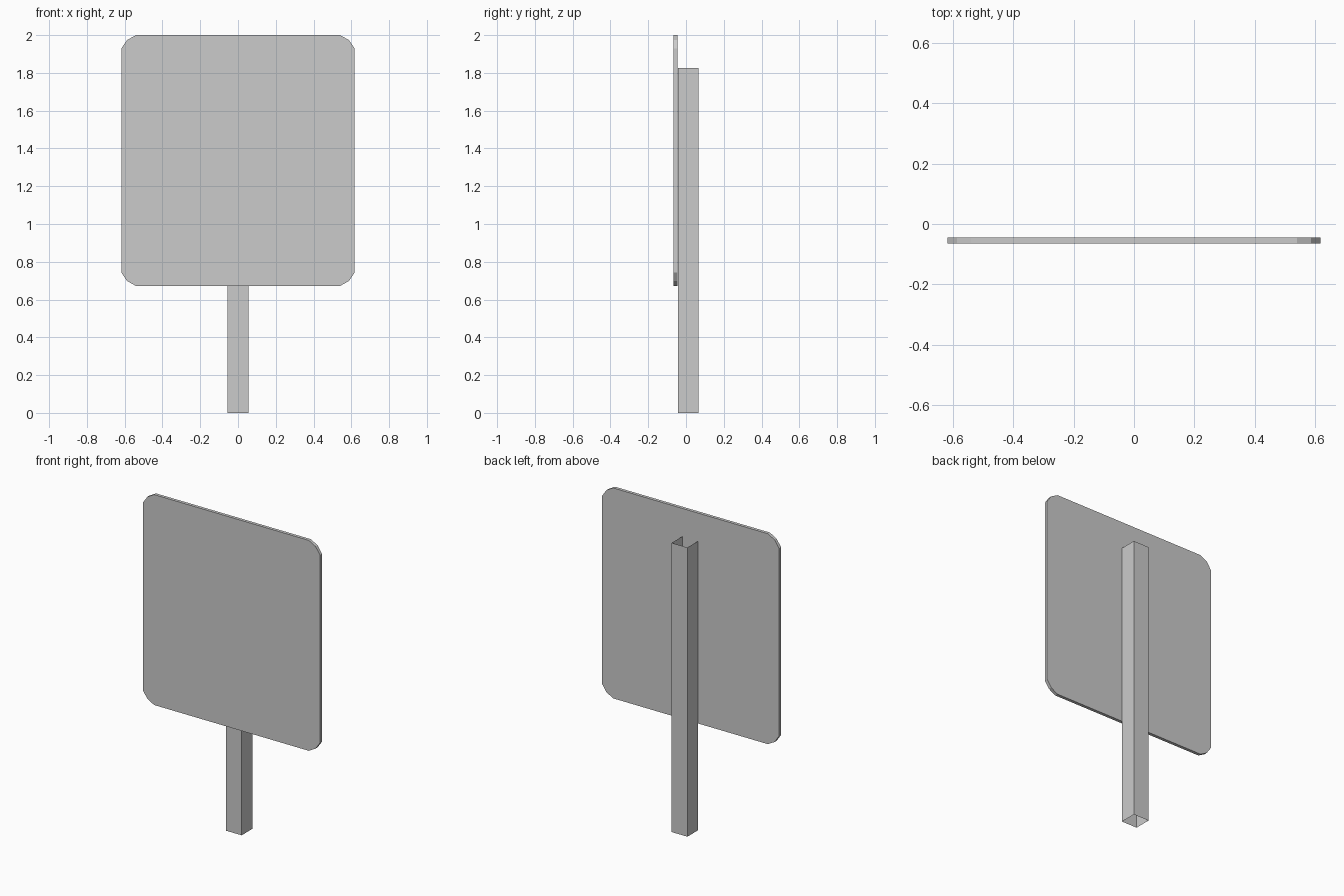
import bpy, bmesh

if "Cube" in bpy.data.objects:
    bpy.data.objects.remove(bpy.data.objects["Cube"])


def extruded(name, outline, direction, capped):
    """Extrude a closed outline along a direction, with or without end caps."""
    bm = bmesh.new()
    base = bm.faces.new([bm.verts.new(p) for p in outline])
    geom = bmesh.ops.extrude_face_region(bm, geom=[base], use_keep_orig=True)["geom"]
    bmesh.ops.translate(bm, vec=direction,
                        verts=[g for g in geom if isinstance(g, bmesh.types.BMVert)])
    bmesh.ops.recalc_face_normals(bm, faces=bm.faces)
    if not capped:
        caps = [f for f in bm.faces if abs(f.normal.z) > 0.9]
        bmesh.ops.delete(bm, geom=caps, context="FACES_ONLY")
    mesh = bpy.data.meshes.new(name)
    bm.to_mesh(mesh)
    bm.free()
    obj = bpy.data.objects.new(name, mesh)
    bpy.context.collection.objects.link(obj)
    return obj


# Sign panel: rectangle with two-segment rounded corners
corner = [(0.618, 0.593), (0.587, 0.638), (0.54, 0.664)]
mid_z = 1.336
outline = []
for sx, sz in ((1, 1), (-1, 1), (-1, -1), (1, -1)):
    points = corner if sx * sz > 0 else corner[::-1]
    outline += [(sx * x, -0.065, mid_z + sz * z) for x, z in points]
extruded("sign_panel", outline, (0, 0.02, 0), True)

# Post: square tube, open at both ends
post = [(-0.055, -0.042, 0), (0.055, -0.042, 0), (0.055, 0.065, 0), (-0.055, 0.065, 0)]
extruded("post", post, (0, 0, 1.825), False)
